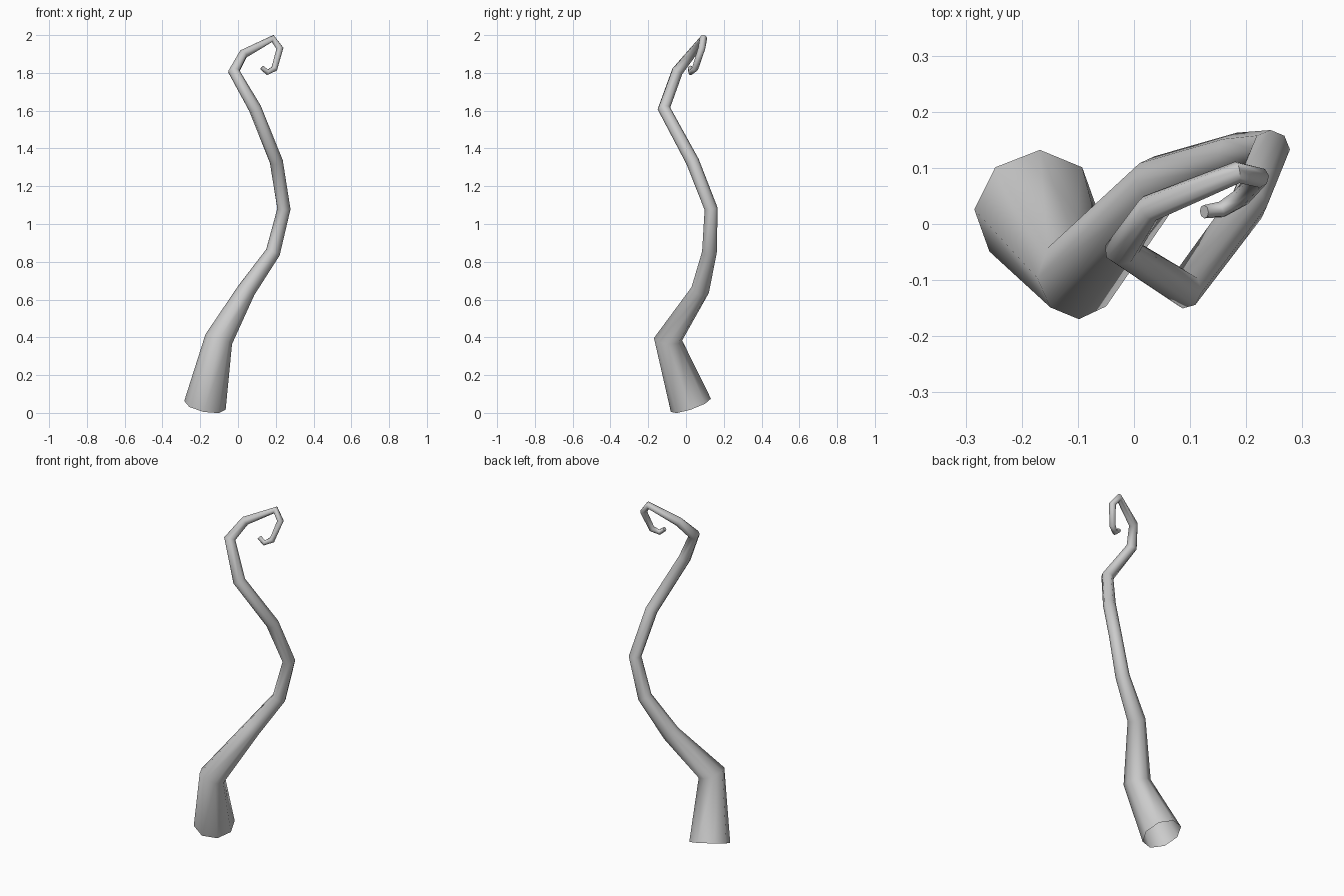
import bpy, bmesh, math
from mathutils import Vector

if "Cube" in bpy.data.objects:
    bpy.data.objects.remove(bpy.data.objects["Cube"])

SIDES = 8
# centre line: x, y, z, radius
PATH = [
    (-0.175, 0.026, 0.040, 0.112), (-0.102, -0.095, 0.390, 0.075),
    (0.045, 0.075, 0.650, 0.049), (0.185, 0.124, 0.850, 0.039),
    (0.243, 0.133, 1.080, 0.035), (0.203, 0.035, 1.330, 0.035),
    (0.090, -0.117, 1.612, 0.034), (-0.022, -0.046, 1.808, 0.031),
    (0.028, 0.028, 1.900, 0.025), (0.184, 0.092, 1.982, 0.020),
    (0.222, 0.083, 1.930, 0.019), (0.192, 0.048, 1.822, 0.017),
    (0.156, 0.026, 1.803, 0.015), (0.125, 0.022, 1.829, 0.012),
]
pts = [Vector(p[:3]) for p in PATH]
segs = [(b - a).normalized() for a, b in zip(pts, pts[1:])]
tans = [segs[0]] + [(a + b).normalized() for a, b in zip(segs, segs[1:])] + [segs[-1]]

# tapering tendril: octagonal rings swept without twist
bm = bmesh.new()
rings = []
u = Vector((0, 1, 0))
u = (u - tans[0] * u.dot(tans[0])).normalized()
for i, (p, t) in enumerate(zip(pts, tans)):
    if i:
        u = tans[i - 1].rotation_difference(t) @ u
    v = t.cross(u)
    r = PATH[i][3]
    rings.append([bm.verts.new(p + r * (math.cos(a) * u + math.sin(a) * v))
                  for a in (2 * math.pi * k / SIDES for k in range(SIDES))])
for a, b in zip(rings, rings[1:]):
    for k in range(SIDES):
        n = (k + 1) % SIDES
        bm.faces.new((a[k], a[n], b[n], b[k]))
# closed tip, open root
bm.faces.new(rings[-1])
for f in bm.faces:
    f.smooth = len(f.verts) == 4

me = bpy.data.meshes.new("tendril")
bm.to_mesh(me)
bm.free()
tendril = bpy.data.objects.new("tendril", me)
bpy.context.collection.objects.link(tendril)
bpy.context.view_layer.objects.active = tendril
tendril.select_set(True)
bpy.ops.object.shade_smooth_by_angle(angle=math.radians(60))
